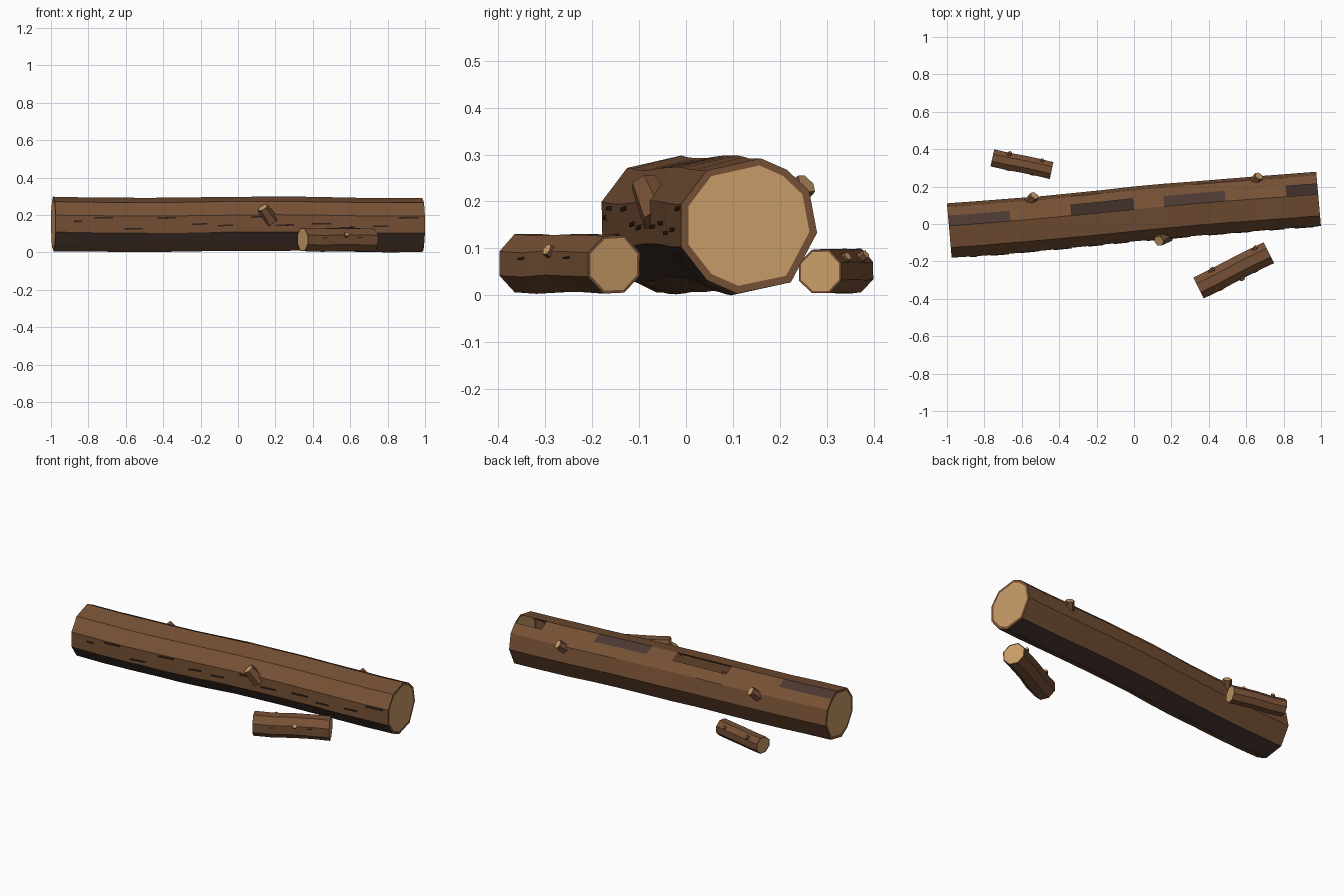
import bpy, bmesh, math, random
from mathutils import Vector

if "Cube" in bpy.data.objects:
    bpy.data.objects.remove(bpy.data.objects["Cube"])

random.seed(4)


def material(name, rgb):
    m = bpy.data.materials.new(name)
    m.diffuse_color = (*rgb, 1)
    m.use_nodes = True
    m.node_tree.nodes["Principled BSDF"].inputs["Base Color"].default_value = m.diffuse_color
    return m


BARK = material("bark_brown", (0.182, 0.082, 0.036))
WOOD = material("cut_wood", (0.59, 0.34, 0.14))
CRACK = material("dark_crack", (0.028, 0.015, 0.010))
DAMP = material("damp_bark", (0.072, 0.040, 0.032))


def finish(bm, name):
    me = bpy.data.meshes.new(name)
    bm.to_mesh(me)
    bm.free()
    for m in (BARK, WOOD, CRACK, DAMP):
        me.materials.append(m)
    ob = bpy.data.objects.new(name, me)
    bpy.context.collection.objects.link(ob)
    return ob


def log(name, a, b, radius, angles, segs, wobble, rim, gaps=(), patches=(), patch_side=0, damp=()):
    """Faceted trunk from a to b; returns its grid of ring points."""
    a, b = Vector(a), Vector(b)
    sides = len(angles)
    axis = (b - a).normalized()
    side = Vector((-axis.y, axis.x, 0)).normalized()
    up = axis.cross(side)
    jitter = [1 + random.uniform(-wobble, wobble) for _ in range(sides)]
    rings = []
    for i in range(segs + 1):
        t = i / segs
        c = a.lerp(b, t) + up * radius * wobble * math.sin(t * 9 + 2.6)
        c += side * radius * wobble * math.sin(t * 7 + 3.3)
        ring = []
        for k in range(sides):
            ang = math.radians(angles[k])
            r = radius * jitter[k] * (1 + random.uniform(-wobble, wobble) * 0.5)
            p = c + side * math.cos(ang) * r + up * math.sin(ang) * r
            p.z = max(p.z, 0)
            ring.append(p)
        rings.append(ring)
    bm = bmesh.new()
    grid = [[bm.verts.new(p) for p in ring] for ring in rings]
    # bark with open gaps, damp patches and damp strips
    for i in range(segs):
        for k in range(sides):
            n = (k + 1) % sides
            if k == patch_side and i in gaps:
                continue
            f = bm.faces.new((grid[i][k], grid[i + 1][k], grid[i + 1][n], grid[i][n]))
            if k in damp or (k == patch_side and i in patches):
                f.material_index = 3
    # bark rim and cut wood on both ends
    for row, flip in ((grid[0], False), (grid[-1], True)):
        mid = sum((v.co for v in row), Vector()) / sides
        inner = [bm.verts.new(mid + (v.co - mid) * (1 - rim)) for v in row]
        for k in range(sides):
            n = (k + 1) % sides
            f = (row[k], row[n], inner[n], inner[k])
            bm.faces.new(f[::-1] if flip else f)
        cap = bm.faces.new(inner[::-1] if flip else inner)
        cap.material_index = 1
    finish(bm, name)
    return rings


def stub(name, base, tip, r0, r1, sides=6):
    """Tapered broken branch with a cut wood tip."""
    base, tip = Vector(base), Vector(tip)
    rot = (tip - base).to_track_quat('Z', 'Y')
    bm = bmesh.new()
    rows = []
    for c, r in ((base, r0), (tip, r1)):
        rows.append([bm.verts.new(c + rot @ Vector((r * math.cos(k * math.tau / sides),
                                                    r * math.sin(k * math.tau / sides), 0)))
                     for k in range(sides)])
    for k in range(sides):
        n = (k + 1) % sides
        bm.faces.new((rows[0][k], rows[0][n], rows[1][n], rows[1][k]))
    bm.faces.new(rows[0][::-1])
    bm.faces.new(rows[1]).material_index = 1
    finish(bm, name)


def cracks(name, rings, k, marks, width, lift):
    """Thin dark plates on bark face k; each mark is (t, height share, length in segments)."""
    bm = bmesh.new()
    segs, sides = len(rings) - 1, len(rings[0])

    def at(s, v):
        i = max(0, min(int(s), segs - 1))
        f = s - i
        top = rings[i][k].lerp(rings[i + 1][k], f)
        low = rings[i][(k + 1) % sides].lerp(rings[i + 1][(k + 1) % sides], f)
        return top.lerp(low, v)

    for t, v, length in marks:
        s = t * segs
        h = length / 2
        pts = [at(s - h, v - width * 0.5), at(s - h, v + width),
               at(s + h, v + width * 0.5), at(s + h, v - width)]
        nor = (pts[1] - pts[0]).cross(pts[3] - pts[0]).normalized()
        lower = [bm.verts.new(p - nor * 0.001) for p in pts]
        upper = [bm.verts.new(p + nor * lift) for p in pts]
        faces = [bm.faces.new(upper)]
        for j in range(4):
            n = (j + 1) % 4
            faces.append(bm.faces.new((lower[j], lower[n], upper[n], upper[j])))
        for f in faces:
            f.material_index = 2
    finish(bm, name)


# main fallen trunk, damp along its lower front and underside
TRUNK = (78, 126, 162, 198, 234, 262, 308, 354, 29, 54)
trunk = log("trunk", (-0.987, -0.04, 0.152), (0.987, 0.132, 0.152), 0.149, TRUNK, 12, 0.025, 0.11,
            gaps=(4, 5, 11), patches=(0, 1, 7, 8), patch_side=9, damp=(3, 5))
cracks("trunk_cracks", trunk, 2,
       [(0.06, 0.35, 0.25), (0.13, 0.12, 0.6), (0.21, 0.75, 0.6), (0.3, 0.12, 0.6), (0.39, 0.5, 0.5),
        (0.46, 0.6, 0.5), (0.55, 0.12, 0.5), (0.62, 0.6, 0.6), (0.72, 0.5, 0.6), (0.79, 0.7, 0.5),
        (0.88, 0.6, 0.5), (0.955, 0.1, 0.65)], 0.06, 0.004)

# broken branches on the trunk
stub("front_branch", (0.18, -0.055, 0.165), (0.132, -0.09, 0.24), 0.042, 0.03)
stub("back_left_branch", (-0.585, 0.075, 0.165), (-0.532, 0.152, 0.238), 0.036, 0.025)
stub("back_right_branch", (0.615, 0.18, 0.165), (0.668, 0.257, 0.238), 0.036, 0.025)

# small front log
OCTAGON = [67.5 + 45 * k for k in range(8)]
front = log("front_log", (0.345, -0.342, 0.067), (0.72, -0.152, 0.067), 0.066, OCTAGON, 4, 0.03, 0.1)
cracks("front_log_cracks", front, 2, [(0.25, 0.25, 0.25), (0.75, 0.25, 0.25)], 0.06, 0.003)
stub("front_log_front_twig", (0.562, -0.268, 0.078), (0.582, -0.297, 0.098), 0.018, 0.013)
stub("front_log_left_twig", (0.405, -0.265, 0.09), (0.425, -0.235, 0.108), 0.015, 0.011)
stub("front_log_right_twig", (0.635, -0.15, 0.09), (0.655, -0.12, 0.108), 0.015, 0.011)

# small back log
back = log("back_log", (-0.757, 0.355, 0.052), (-0.44, 0.288, 0.052), 0.05, OCTAGON, 4, 0.03, 0.1)
cracks("back_log_cracks", back, 2, [(0.3, 0.4, 0.3), (0.7, 0.6, 0.3)], 0.06, 0.003)
stub("back_log_left_twig", (-0.675, 0.36, 0.07), (-0.66, 0.384, 0.088), 0.014, 0.01)
stub("back_log_right_twig", (-0.505, 0.322, 0.066), (-0.487, 0.345, 0.084), 0.014, 0.01)
